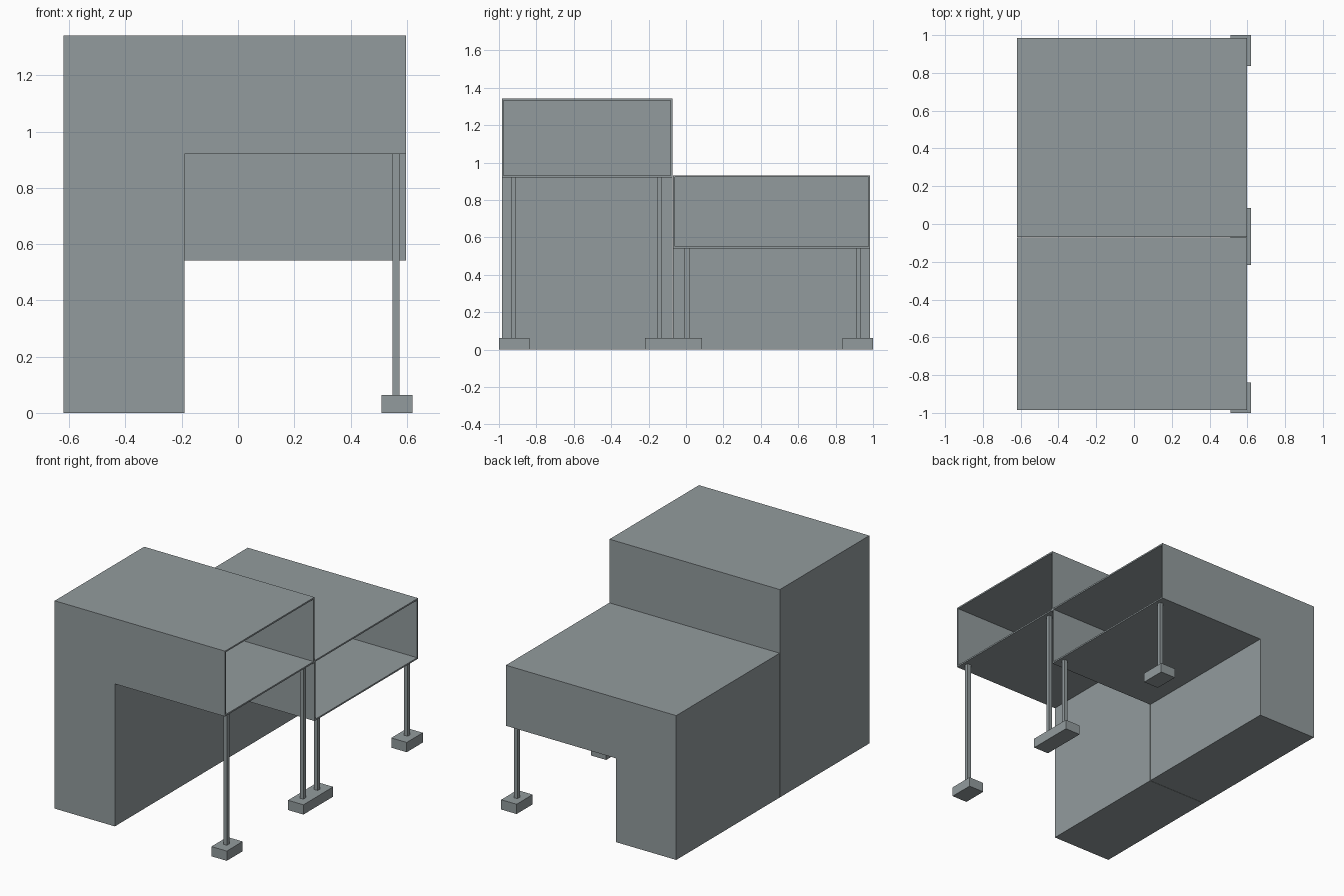
import bpy, bmesh
from mathutils import Vector

if "Cube" in bpy.data.objects:
    bpy.data.objects.remove(bpy.data.objects["Cube"])

# single flat grey
grey = bpy.data.materials.new("blue grey")
grey.diffuse_color = (0.29, 0.33, 0.34, 1)
grey.use_nodes = True
grey.node_tree.nodes["Principled BSDF"].inputs["Base Color"].default_value = grey.diffuse_color

X_BACK, X_STEP, X_OPEN = -0.62, -0.19, 0.597
WALL = 0.014


def finish(name, bm):
    bmesh.ops.recalc_face_normals(bm, faces=bm.faces)
    mesh = bpy.data.meshes.new(name)
    bm.to_mesh(mesh)
    bm.free()
    mesh.materials.append(grey)
    obj = bpy.data.objects.new(name, mesh)
    bpy.context.collection.objects.link(obj)
    return obj


def box(name, x0, x1, y0, y1, z0, z1):
    bm = bmesh.new()
    bmesh.ops.create_cube(bm, size=1)
    for v in bm.verts:
        v.co = Vector(((x0 + x1) / 2 + v.co.x * (x1 - x0),
                       (y0 + y1) / 2 + v.co.y * (y1 - y0),
                       (z0 + z1) / 2 + v.co.z * (z1 - z0)))
    return finish(name, bm)


def unit(name, y0, y1, z_floor, z_roof):
    """L-shaped volume whose raised arm is hollowed from its open end."""
    bm = bmesh.new()
    profile = [(X_BACK, 0), (X_STEP, 0), (X_STEP, z_floor),
               (X_OPEN, z_floor), (X_OPEN, z_roof), (X_BACK, z_roof)]
    side = bm.faces.new([bm.verts.new((x, y0, z)) for x, z in profile])
    ext = bmesh.ops.extrude_face_region(bm, geom=[side])
    verts = [g for g in ext["geom"] if isinstance(g, bmesh.types.BMVert)]
    bmesh.ops.translate(bm, verts=verts, vec=(0, y1 - y0, 0))
    bmesh.ops.recalc_face_normals(bm, faces=bm.faces)
    # open end: thin rim, then a deep recess
    end = max(bm.faces, key=lambda f: f.calc_center_median().x)
    bmesh.ops.inset_region(bm, faces=[end], thickness=WALL)
    pushed = bmesh.ops.extrude_discrete_faces(bm, faces=[end])["faces"][0]
    for v in pushed.verts:
        v.co.x = X_STEP
    return finish(name, bm)


# two stepped volumes
unit("tall_front_unit", -0.985, -0.072, 0.92, 1.342)
unit("low_rear_unit", -0.07, 0.985, 0.541, 0.932)

# slim posts under the open ends
for name, y, top in [("front_outer_post", -0.922, 0.92),
                     ("front_inner_post", -0.142, 0.92),
                     ("rear_inner_post", 0.005, 0.541),
                     ("rear_outer_post", 0.922, 0.541)]:
    box(name, 0.55, 0.575, y - 0.0125, y + 0.0125, 0.06, top)

# footing pads
for name, y0, y1 in [("front_footing", -1.0, -0.838),
                     ("middle_footing", -0.218, 0.086),
                     ("rear_footing", 0.836, 1.0)]:
    box(name, 0.51, 0.62, y0, y1, 0, 0.063)
